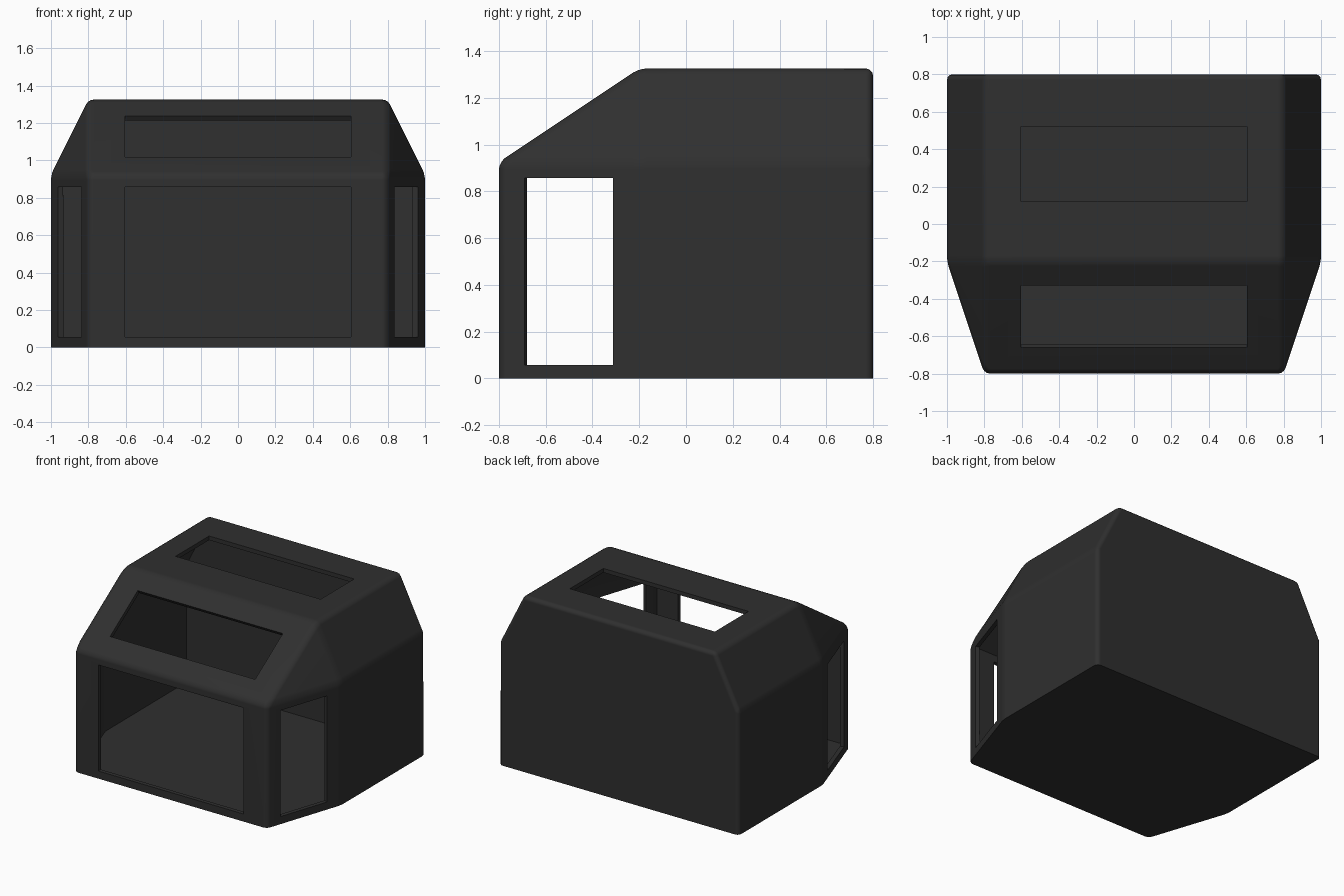
import bpy, bmesh, math
from mathutils import Vector

if "Cube" in bpy.data.objects:
    bpy.data.objects.remove(bpy.data.objects["Cube"])

WALL = 0.03      # shell thickness
EDGE = 0.03      # rounding of outer edges
Z_MID, Z_TOP = 0.925, 1.325

paint = bpy.data.materials.new("charcoal paint")
paint.diffuse_color = (0.029, 0.029, 0.029, 1)
paint.use_nodes = True
paint.node_tree.nodes["Principled BSDF"].inputs["Base Color"].default_value = paint.diffuse_color


def make_object(name, bm):
    mesh = bpy.data.meshes.new(name)
    bmesh.ops.recalc_face_normals(bm, faces=bm.faces[:])
    bm.to_mesh(mesh)
    bm.free()
    mesh.materials.append(paint)
    ob = bpy.data.objects.new(name, mesh)
    bpy.context.collection.objects.link(ob)
    return ob


def hull():
    """Faceted cab body: wedge nose, sloped windscreen, leaning upper sides."""
    bm = bmesh.new()
    half = [(0.8, -0.8, 0), (1, -0.2, 0), (1, 0.8, 0),
            (0.8, -0.8, Z_MID), (1, -0.2, Z_MID), (1, 0.8, Z_MID),
            (0.8, -0.2, Z_TOP), (0.8, 0.8, Z_TOP)]
    for x, y, z in half:
        for s in (1, -1):
            bm.verts.new((s * x, y, z))
    bmesh.ops.convex_hull(bm, input=bm.verts[:])
    bmesh.ops.dissolve_limit(bm, angle_limit=math.radians(1),
                             verts=bm.verts[:], edges=bm.edges[:])
    bmesh.ops.recalc_face_normals(bm, faces=bm.faces[:])
    bm.normal_update()
    return bm


def cut(target, cutter):
    cutter.hide_render = True
    mod = target.modifiers.new("cut", 'BOOLEAN')
    mod.operation = 'DIFFERENCE'
    mod.solver = 'EXACT'
    mod.object = cutter
    bpy.context.view_layer.objects.active = target
    bpy.ops.object.modifier_apply(modifier=mod.name)
    bpy.data.objects.remove(cutter)


def window_cutter(corners):
    """Block through the wall, square to the panel it pierces."""
    pts = [Vector(c) for c in corners]
    n = (pts[1] - pts[0]).cross(pts[3] - pts[0]).normalized() * 0.06
    bm = bmesh.new()
    for p in pts:
        bm.verts.new(p + n)
        bm.verts.new(p - n)
    bmesh.ops.convex_hull(bm, input=bm.verts[:])
    return make_object("window_cutter", bm)


# Outer body, rounded everywhere except around the base
bm = hull()
edges = [e for e in bm.edges if max(v.co.z for v in e.verts) > 0.01]
bmesh.ops.bevel(bm, geom=edges, offset=EDGE, offset_type='OFFSET', segments=3,
                profile=0.5, affect='EDGES', clamp_overlap=True)
shell = make_object("cab_shell", bm)

# Hollow interior
bm = hull()
inner = [(v, v.co - v.normal * WALL * v.calc_shell_factor()) for v in bm.verts]
for v, co in inner:
    v.co = co
cut(shell, make_object("interior_cutter", bm))

# Openings: front, windscreen, roof hatch and the two angled sides
W, LOW, HIGH = 0.605, 0.057, 0.857
slope = (Z_TOP - Z_MID) / 0.6


def across(y0, z0, y1, z1):
    return [(-W, y0, z0), (W, y0, z0), (W, y1, z1), (-W, y1, z1)]


openings = [across(-0.8, LOW, -0.8, HIGH),
            across(-0.66, Z_MID + 0.14 * slope, -0.33, Z_MID + 0.47 * slope),
            across(0.12, Z_TOP, 0.52, Z_TOP)]
for s in (1, -1):
    a, b = [(s * (1 + (y + 0.2) / 3), y) for y in (-0.69, -0.312)]
    openings.append([(*a, LOW), (*b, LOW), (*b, HIGH), (*a, HIGH)])
for corners in openings:
    cut(shell, window_cutter(corners))

# Smooth rounded edges, flat panels
bpy.ops.object.select_all(action='DESELECT')
shell.select_set(True)
bpy.context.view_layer.objects.active = shell
bpy.ops.object.shade_smooth_by_angle(angle=math.radians(30))
weighted = shell.modifiers.new("flat panels", 'WEIGHTED_NORMAL')
weighted.keep_sharp = True
